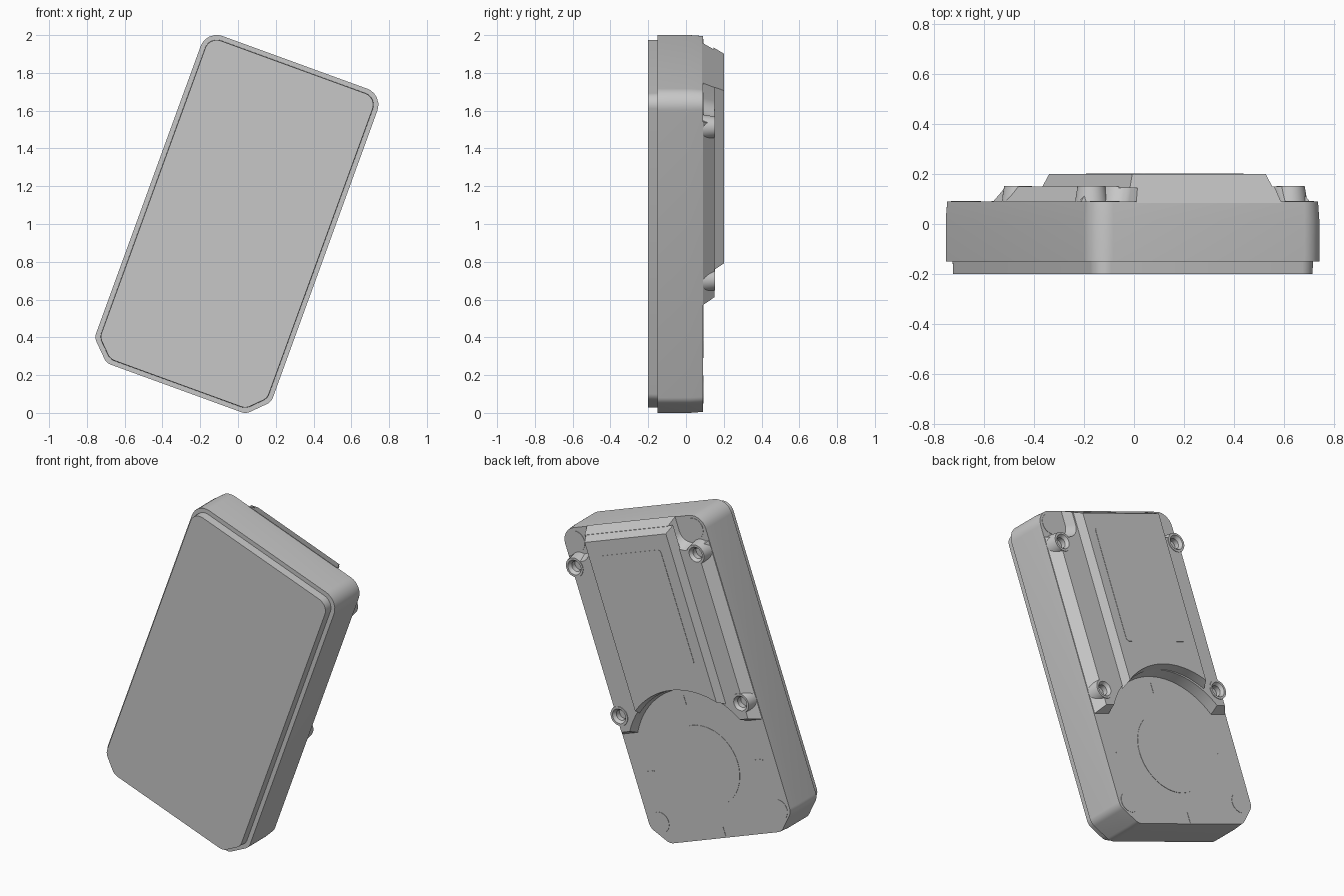
import bpy, bmesh
from math import sin, cos, tan, asin, acos, pi, radians
from mathutils import Matrix, Vector

cube = bpy.data.objects.get("Cube")
if cube:
    bpy.data.objects.remove(cube, do_unlink=True)

# The case leans sideways: outlines are drawn upright, then tilted
TILT = Matrix.Translation((0, 0, 1)) @ Matrix.Rotation(radians(20), 4, 'Y')
AXIS = -0.01      # centre line of the case
DIAL = -0.51      # height of the round recess centre

grey = bpy.data.materials.new("plain grey")
grey.use_nodes = True
grey.diffuse_color = (0.575, 0.575, 0.575, 1)
grey.node_tree.nodes["Principled BSDF"].inputs["Base Color"].default_value = grey.diffuse_color


def loft(name, loops):
    """Skin a stack of (outline, depth) loops and cap both ends."""
    bm = bmesh.new()
    rings = [[bm.verts.new(TILT @ Vector((u + AXIS, y, v))) for u, v in pts] for pts, y in loops]
    n = len(rings[0])
    for a, b in zip(rings, rings[1:]):
        for i in range(n):
            j = (i + 1) % n
            bm.faces.new((a[i], a[j], b[j], b[i]))
    bm.faces.new(rings[0][::-1])
    bm.faces.new(rings[-1])
    bmesh.ops.recalc_face_normals(bm, faces=bm.faces)
    mesh = bpy.data.meshes.new(name)
    bm.to_mesh(mesh)
    bm.free()
    mesh.materials.append(grey)
    ob = bpy.data.objects.new(name, mesh)
    bpy.context.collection.objects.link(ob)
    return ob


def smooth(ob):
    bpy.ops.object.select_all(action='DESELECT')
    ob.select_set(True)
    bpy.context.view_layer.objects.active = ob
    bpy.ops.object.shade_smooth_by_angle(angle=radians(30))


def rounded(corners, steps=6):
    """Outline from (u, v, radius) corners with filleted points."""
    out = []
    for k, (u, v, r) in enumerate(corners):
        p = Vector((u, v))
        if r <= 0:
            out.append(p)
            continue
        a = (Vector(corners[k - 1][:2]) - p).normalized()
        b = (Vector(corners[(k + 1) % len(corners)][:2]) - p).normalized()
        half = a.angle(b) / 2
        c = p + (a + b).normalized() * (r / sin(half))
        s, e = p + a * (r / tan(half)) - c, p + b * (r / tan(half)) - c
        out += [c + s.lerp(e, i / steps).normalized() * r for i in range(steps + 1)]
    return out


def mirrored(half):
    """Complete an outline from its +u half, listed bottom to top."""
    return half + [(-u, v, r) for u, v, r in reversed(half)]


def circle(u, v, r, n=32):
    return [(u + r * cos(2 * pi * i / n), v + r * sin(2 * pi * i / n)) for i in range(n)]


def case_outline(i):
    w, lo, hi = 0.498 - i, -0.93 + i, 0.907 - i
    c = 0.105 - i * 0.58
    return rounded(mirrored([(w - c, lo, 0.06), (w, lo + c, 0.06), (w, hi, 0.09 - i)]))


def arch(radius, a, n=24):
    """Arc over the round recess, from the -u end to the +u end."""
    return [(radius * cos(pi - a - (pi - 2 * a) * k / n),
             DIAL + radius * sin(pi - a - (pi - 2 * a) * k / n), 0) for k in range(n + 1)]


def deck_outline(i):
    w, stem, radius, foot = 0.492 - i * 0.8, 0.31 - i * 0.3, 0.445 + i * 0.3, -0.285 + i * 0.5
    a = asin((foot - DIAL) / radius)
    side = [(w, foot, 0), (w, 0.75 - i * 0.4, 0), (stem, 0.75 - i * 0.4, 0.07),
            (stem, 0.905 - i * 0.55, 0)]
    left = [(-u, v, r) for u, v, r in reversed(side)]
    return rounded(arch(radius, a) + side + left)


def ridge_outline(w, radius, top):
    # The ridge sits slightly off the centre line
    ends = [(w, top, 0), (-w, top, 0)]
    return [(u - 0.02, v) for u, v in rounded(arch(radius, acos(w / radius)) + ends)]


# Main shell and front lid
smooth(loft("case_shell", [(case_outline(0), -0.15), (case_outline(0), 0.02),
                           (case_outline(0.005), 0.09)]))
smooth(loft("front_lid", [(case_outline(0.027), -0.2), (case_outline(0.025), -0.14)]))

# Stepped back: wide deck, then the raised centre ridge
deck = loft("back_deck", [(deck_outline(0), 0.085), (deck_outline(0.06), 0.15)])
ridge = loft("centre_ridge", [(ridge_outline(0.305, 0.463, 0.873), 0.145),
                              (ridge_outline(0.285, 0.475, 0.845), 0.2)])

# Screw bosses with tapered holes
for v, row in ((0.697, "upper"), (-0.163, "lower")):
    for u, side in ((0.425, "left"), (-0.425, "right")):
        cutter = loft("hole_cutter", [(circle(u, v, 0.05), 0.1), (circle(u, v, 0.05), 0.3)])
        cutter.hide_render = True
        mod = deck.modifiers.new("hole", 'BOOLEAN')
        mod.operation, mod.object, mod.solver = 'DIFFERENCE', cutter, 'EXACT'
        bpy.context.view_layer.objects.active = deck
        bpy.ops.object.modifier_apply(modifier=mod.name)
        bpy.data.objects.remove(cutter, do_unlink=True)
        smooth(loft(f"{row}_{side}_screw_boss", [
            (circle(u, v, 0.068), 0.08), (circle(u, v, 0.056), 0.153),
            (circle(u, v, 0.043), 0.153), (circle(u, v, 0.03), 0.135),
            (circle(u, v, 0.03), 0.105)]))
smooth(deck)
smooth(ridge)

# Cover panel on the ridge
panel = rounded([(-0.235, 0.095, 0.02), (0.207, 0.095, 0.02), (0.207, 0.76, 0.02), (-0.235, 0.76, 0.02)])
loft("cover_panel", [(panel, 0.197), (panel, 0.202)])

# Round dial plate, corner pads and index ticks
loft("dial_plate", [(circle(0, DIAL, 0.235, 48), 0.087), (circle(0, DIAL, 0.235, 48), 0.092)])
for side in (-1, 1):
    for v in (-0.8, 0.825):
        pad = circle(side * 0.415, v, 0.06)
        loft("corner_pad", [(pad, 0.087), (pad, 0.092)])
for k in range(4):
    c, s = cos(k * pi / 2), sin(k * pi / 2)
    tick = [(x * c - y * s, DIAL + x * s + y * c)
            for x, y in ((0.35, -0.004), (0.41, -0.004), (0.41, 0.004), (0.35, 0.004))]
    loft("index_tick", [(tick, 0.087), (tick, 0.092)])
